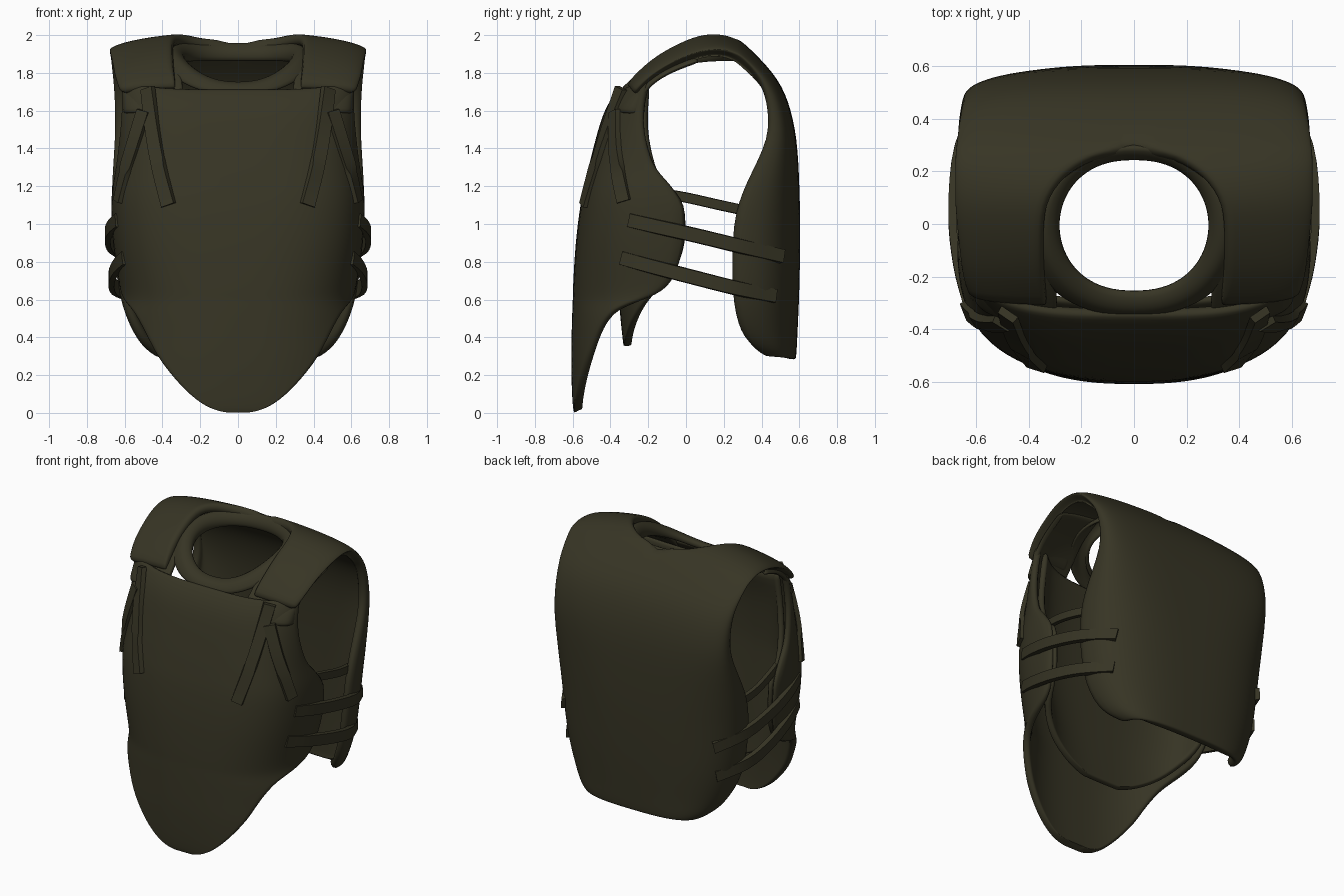
import bpy, bmesh, math
from mathutils import Vector

if "Cube" in bpy.data.objects:
    bpy.data.objects.remove(bpy.data.objects["Cube"])

olive = bpy.data.materials.new("dark olive fabric")
olive.diffuse_color = (0.038, 0.035, 0.018, 1)
olive.use_nodes = True
olive.node_tree.nodes["Principled BSDF"].inputs["Base Color"].default_value = olive.diffuse_color


def spline(rows, steps):
    """Catmull-Rom resampling of a list of equal-length tuples."""
    out = []
    for i in range(len(rows) - 1):
        p0, p1 = rows[max(i - 1, 0)], rows[i]
        p2, p3 = rows[i + 1], rows[min(i + 2, len(rows) - 1)]
        for k in range(steps):
            t = k / steps
            out.append(tuple(0.5 * (2 * b + (c - a) * t + (2 * a - 5 * b + 4 * c - d) * t * t
                                    + (3 * b - a - 3 * c + d) * t ** 3)
                             for a, b, c, d in zip(p0, p1, p2, p3)))
    out.append(tuple(rows[-1]))
    return out


def make_object(name, verts, faces, mirror=False, thick=0, subsurf=0):
    me = bpy.data.meshes.new(name)
    me.from_pydata(verts, [], faces)
    me.materials.append(olive)
    ob = bpy.data.objects.new(name, me)
    bpy.context.collection.objects.link(ob)
    if mirror:
        m = ob.modifiers.new("mirror", 'MIRROR')
        m.merge_threshold = 0.002
    if thick:
        m = ob.modifiers.new("thickness", 'SOLIDIFY')
        m.thickness, m.offset = thick, -1
    if subsurf:
        m = ob.modifiers.new("smooth", 'SUBSURF')
        m.levels = m.render_levels = subsurf
        for p in me.polygons:
            p.use_smooth = True
    else:
        bpy.ops.object.select_all(action='DESELECT')
        ob.select_set(True)
        bpy.context.view_layer.objects.active = ob
        bpy.ops.object.shade_smooth_by_angle(angle=math.radians(40))
    return ob


def grid(name, rings, closed=False, **kw):
    n = len(rings[0])
    verts = [v for r in rings for v in r]
    faces = [(i * n + j, i * n + (j + 1) % n, (i + 1) * n + (j + 1) % n, (i + 1) * n + j)
             for i in range(len(rings) - 1) for j in range(n if closed else n - 1)]
    return make_object(name, verts, faces, **kw)


def boxiness(z):
    """Cross-section exponent: rounder at the waist, squarer at the chest."""
    return 2.5 + 0.8 * min(max((z - 0.4) / 0.8, 0), 1)


def front_shell(name, rows, thick):
    """Curved panel: rows of height, depth, half width, wrap angle, lift at the edges."""
    rings = []
    for z, b, a, deg, lift in spline(rows, 2):
        ring = []
        e = 2 / boxiness(z)
        for j in range(25):
            s = j / 12 - 1
            t = s * math.radians(min(deg, 90))
            ring.append((a * math.copysign(abs(math.sin(t)) ** e, t),
                         -b * max(math.cos(t), 0) ** e, z + lift * s * s))
        rings.append(ring)
    return grid(name, rings, thick=thick, subsurf=1)


# Front panel with pointed bottom
front_rows = [
    (0.00, .590, .69, 2, 0), (0.012, .595, .69, 6, 0), (0.05, .600, .69, 12, 0),
    (0.14, .605, .69, 21, 0), (0.30, .608, .69, 34, 0), (0.45, .605, .67, 45, 0),
    (0.55, .602, .645, 58, 0), (0.61, .600, .63, 77, 0), (0.69, .598, .635, 87, 0),
    (0.90, .585, .665, 90, 0), (1.10, .560, .675, 90, 0), (1.22, .535, .665, 87, 0),
    (1.32, .512, .655, 80, 0), (1.50, .465, .65, 72, 0), (1.60, .430, .65, 69, .02),
    (1.67, .390, .655, 67, .03), (1.72, .345, .66, 64, .05)]
front_shell("front_panel", front_rows, 0.045)

# Shorter lining behind the front panel
front_shell("front_lining", [
    (0.35, .33, .62, 7, 0), (0.39, .335, .62, 18, 0), (0.48, .345, .61, 36, 0),
    (0.60, .355, .60, 60, 0), (0.72, .36, .61, 84, 0), (0.90, .37, .635, 90, 0),
    (1.10, .38, .64, 90, 0), (1.25, .38, .63, 78, 0), (1.50, .36, .62, 63, .02),
    (1.68, .31, .62, 58, .07)], 0.04)


def yoke(name, rows, thick):
    """Half sheet draped over the shoulder, mirrored."""
    rings = []
    for y0, z0, xi, xe, ye, ze, n in spline(rows, 2):
        xi = 0 if xi < 0.03 else xi
        t0 = math.asin((xi / xe) ** (n / 2))
        ring = []
        for j in range(15):
            # even spacing in x near the centre, in angle near the edge
            t = t0 + (math.pi / 2 - t0) * (j / 14) ** (1.4 if n > 2.4 else 1)
            drop = 1 - max(math.cos(t), 0) ** (2 / n)
            ring.append((xe * math.sin(t) ** (2 / n), y0 + (ye - y0) * drop,
                         z0 + (ze - z0) * drop))
        rings.append(ring)
    grid(name, rings, mirror=True, thick=thick, subsurf=1)


# Shoulders and back: centre y, z, neck half width, edge x, y, z, corner roundness
yoke("shoulders_and_back", [
    (-.325, 1.735, .33, .625, -.27, 1.69, 3), (-.22, 1.855, .34, .65, -.20, 1.77, 2.2),
    (-.09, 1.95, .345, .665, -.08, 1.85, 1.9), (.07, 2.02, .335, .68, .07, 1.91, 1.8),
    (.19, 2.015, .26, .68, .19, 1.92, 1.8), (.26, 1.985, .15, .68, .26, 1.90, 1.9),
    (.31, 1.955, 0, .675, .31, 1.87, 2), (.46, 1.80, 0, .665, .39, 1.77, 2.8),
    (.54, 1.65, 0, .655, .43, 1.64, 3.5), (.585, 1.45, 0, .655, .43, 1.45, 3.5),
    (.60, 1.20, 0, .67, .32, 1.22, 3.2), (.605, .95, 0, .67, .25, 1.00, 2.9),
    (.60, .65, 0, .635, .245, .63, 2.8), (.59, .42, 0, .555, .29, .42, 2.8),
    (.585, .32, 0, .48, .36, .33, 3), (.58, .28, 0, .42, .41, .295, 3)], 0.06)

# Front straps of the panel continuing under the shoulders
yoke("shoulder_underlay", [
    (-.40, 1.60, .30, .61, -.25, 1.58, 3.2), (-.34, 1.69, .29, .61, -.23, 1.66, 3),
    (-.23, 1.80, .30, .62, -.18, 1.74, 2.5), (-.10, 1.90, .32, .635, -.07, 1.81, 2),
    (.05, 1.965, .33, .65, .06, 1.86, 1.9)], 0.03)

# Neck collar: rings from the flange under the shoulders to the inner lip
collar = []
for rx, yf, yb, zf, zb in [(.42, -.355, .31, 1.685, 1.90), (.37, -.345, .305, 1.71, 1.945),
                           (.345, -.325, .29, 1.74, 1.965),
                           (.305, -.28, .265, 1.755, 1.945), (.28, -.25, .24, 1.75, 1.91),
                           (.285, -.255, .245, 1.71, 1.86)]:
    ring = []
    for k in range(40):
        a = 2 * math.pi * k / 40
        t = (1 + math.sin(a)) / 2
        c = math.cos(a)
        ring.append((rx * math.copysign(abs(c) ** 0.85, c), yf + (yb - yf) * t,
                     zf + (zb - zf) * (1 - (1 - t) ** 2.8)))
    collar.append(ring)
grid("neck_collar", collar, closed=True, thick=0.025, subsurf=1)


def front_y(x, z):
    """Depth of the front panel surface at x, z."""
    z -= max(0, z - 1.5) * 0.2
    for r, q in zip(front_rows, front_rows[1:]):
        if r[0] <= z <= q[0] or q is front_rows[-1]:
            k = (z - r[0]) / (q[0] - r[0])
            b, a = r[1] + (q[1] - r[1]) * k, r[2] + (q[2] - r[2]) * k
            n = boxiness(z)
            return -b * max(1 - (x / a) ** n, 0) ** (1 / n)


def strap(name, pts, width, thick=0.03):
    """Flat band following a path, facing away from the body, on both sides."""
    p = [Vector(q) for q in spline(pts, 4)]
    verts, faces = [], []
    for i, c in enumerate(p):
        tan = (p[min(i + 1, len(p) - 1)] - p[max(i - 1, 0)]).normalized()
        b = 0.48 if c.z > 1.3 else 0.6
        nor = Vector((abs(c.x / .68) ** 2 / .68,
                      math.copysign(abs(c.y / b) ** 2 / b, c.y), 0)).normalized()
        side = nor.cross(tan).normalized() * width / 2
        up = nor * thick / 2
        verts += [c - side - up, c + side - up, c + side * .9 + up, c - side * .9 + up]
    for i in range(len(p) - 1):
        for j in range(4):
            k = (j + 1) % 4
            faces.append((4 * i + j, 4 * i + 4 + j, 4 * i + 4 + k, 4 * i + k))
    n = len(verts)
    faces += [(0, 1, 2, 3), (n - 1, n - 2, n - 3, n - 4)]
    ob = make_object(name, verts, faces, mirror=True)
    bm = bmesh.new()
    bm.from_mesh(ob.data)
    bmesh.ops.recalc_face_normals(bm, faces=bm.faces)
    bm.to_mesh(ob.data)
    bm.free()


# Chest straps lying on the front panel
for name, path in [("inner_chest_strap", [(.48, 1.72), (.455, 1.5), (.42, 1.3), (.37, 1.1)]),
                   ("outer_chest_strap", [(.50, 1.60), (.555, 1.42), (.60, 1.27), (.635, 1.12)])]:
    strap(name, [(x, front_y(x, z) - .008, z) for x, z in path], 0.08)

# Side straps bridging front and back
strap("upper_side_strap", [(.635, -.30, 1.02), (.672, -.15, .985), (.69, .05, .94),
                           (.665, .30, .88), (.565, .51, .83)], 0.078)
strap("lower_side_strap", [(.60, -.34, .82), (.645, -.18, .775), (.67, .05, .715),
                           (.65, .27, .66), (.555, .47, .62)], 0.078)
strap("inner_side_strap", [(.59, -.18, 1.17), (.625, 0, 1.14), (.635, .18, 1.10),
                           (.60, .37, 1.06)], 0.055, 0.025)
